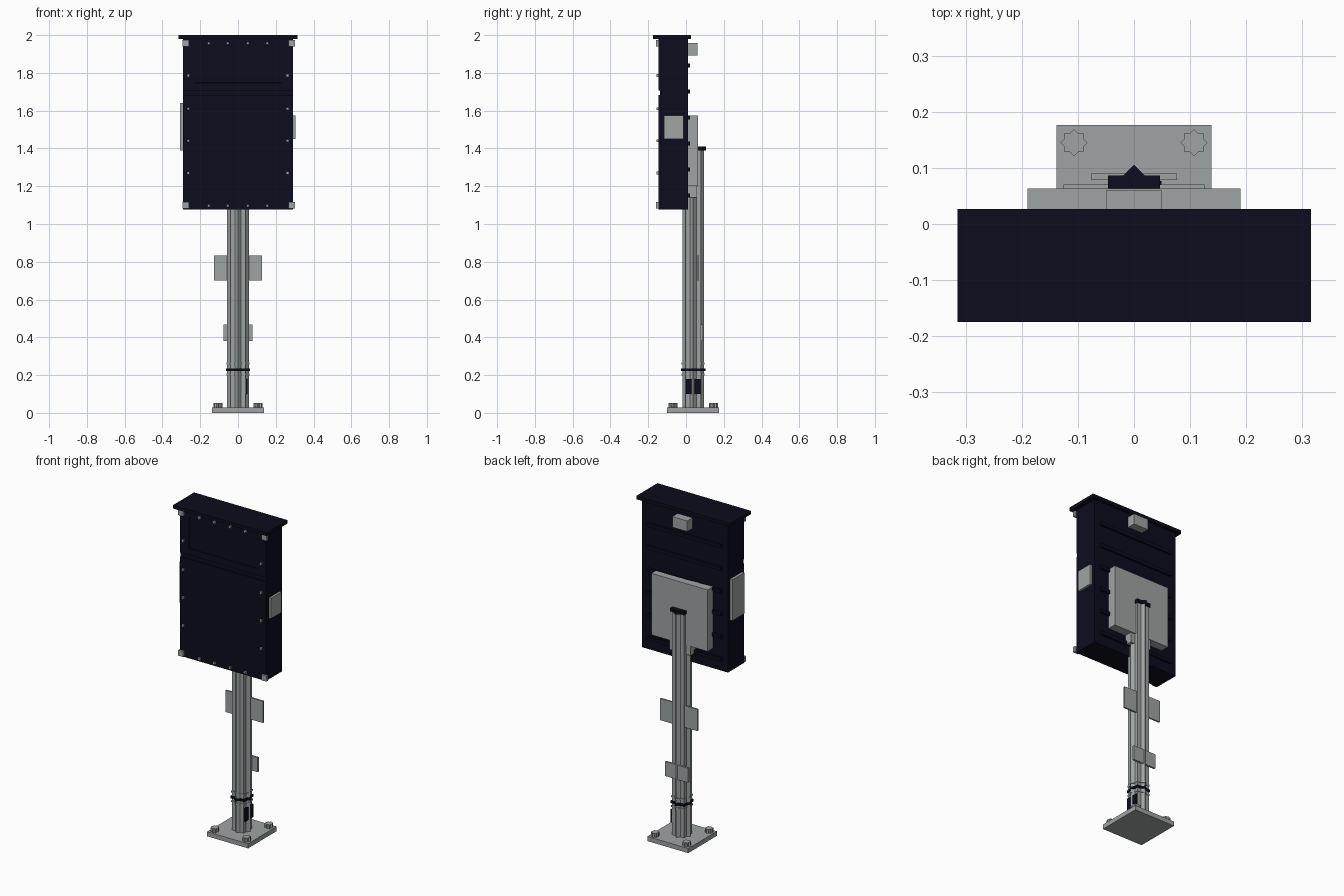
import bpy, bmesh, math

if "Cube" in bpy.data.objects:
    bpy.data.objects.remove(bpy.data.objects["Cube"])


def material(name, rgb):
    m = bpy.data.materials.new(name)
    m.diffuse_color = (*rgb, 1)
    m.use_nodes = True
    m.node_tree.nodes["Principled BSDF"].inputs["Base Color"].default_value = m.diffuse_color
    return m


NAVY = material("dark navy", (0.0037, 0.0037, 0.0125))
GREY = material("light grey", (0.35, 0.37, 0.37))
AXIS_Y = 0.038  # pole centre


def finish(name, bm, mat):
    bmesh.ops.recalc_face_normals(bm, faces=bm.faces)
    me = bpy.data.meshes.new(name)
    bm.to_mesh(me)
    bm.free()
    me.materials.append(mat)
    ob = bpy.data.objects.new(name, me)
    bpy.context.collection.objects.link(ob)
    return ob


def box_mesh(x0, x1, y0, y1, z0, z1):
    bm = bmesh.new()
    bmesh.ops.create_cube(bm, size=1)
    for v in bm.verts:
        v.co.x = x1 if v.co.x > 0 else x0
        v.co.y = y1 if v.co.y > 0 else y0
        v.co.z = z1 if v.co.z > 0 else z0
    return bm


def box(name, mat, *bounds):
    return finish(name, box_mesh(*bounds), mat)


def star(name, mat, x, y, r, z0, z1):
    """Extruded eight-pointed star: two squares turned 45 degrees."""
    bm = bmesh.new()
    inner = r * math.cos(math.pi / 4) / math.cos(math.pi / 8)
    ring = []
    for i in range(16):
        a, q = i * math.pi / 8, (inner if i % 2 else r)
        ring.append(bm.verts.new((x + q * math.cos(a), y + q * math.sin(a), z0)))
    face = bm.faces.new(ring)
    ext = bmesh.ops.extrude_face_region(bm, geom=[face])["geom"]
    for v in ext:
        if isinstance(v, bmesh.types.BMVert):
            v.co.z = z1
    return finish(name, bm, mat)


# Base plate and anchor bolts
box("base_plate", GREY, -0.138, 0.138, AXIS_Y - 0.138, AXIS_Y + 0.138, 0, 0.028)
for sx in (-1, 1):
    for sy in (-1, 1):
        star("anchor_bolt", GREY, sx * 0.107, AXIS_Y + sy * 0.107, 0.024, 0.028, 0.052)

# Fluted pole, collars and cap
star("pole", GREY, 0, AXIS_Y, 0.057, 0.028, 1.39)
star("pole_band", NAVY, 0, AXIS_Y, 0.064, 0.221, 0.236)
for z in (0.203, 0.262):
    star("pole_collar", GREY, 0, AXIS_Y, 0.061, z - 0.005, z + 0.005)
star("pole_cap", NAVY, 0, AXIS_Y + 0.002, 0.066, 1.39, 1.41)
box("pole_hatch", NAVY, 0.038, 0.049, 0.0, 0.077, 0.10, 0.18)

# Small sign plates on the pole
box("upper_sign_plate", GREY, -0.126, 0.126, 0.06, 0.07, 0.70, 0.832)
box("lower_sign_plate", GREY, -0.077, 0.077, 0.078, 0.09, 0.38, 0.468)

# Cabinet body, set back behind two front panels that leave a seam
box("cabinet_body", NAVY, -0.29, 0.29, -0.138, 0.01, 1.078, 1.982)
box("lower_front_panel", NAVY, -0.29, 0.29, -0.146, -0.138, 1.078, 1.682)

# Upper front panel with a recessed window
bm = box_mesh(-0.29, 0.29, -0.146, -0.138, 1.708, 1.982)
bm.normal_update()
front = min(bm.faces, key=lambda f: f.calc_center_median().y)
bmesh.ops.inset_region(bm, faces=[front], thickness=0.055, depth=0)
for v in front.verts:
    v.co.x *= 0.91
bmesh.ops.inset_region(bm, faces=[front], thickness=0.002, depth=0)
for v in front.verts:
    v.co.y += 0.005
finish("upper_front_panel", bm, NAVY)

# Overhanging roof
box("roof", NAVY, -0.315, 0.315, -0.175, 0.027, 1.979, 2.0)

# Front screws and corner clamps
screws = [(x, z) for x in (-0.155, -0.054, 0.052, 0.155) for z in (1.097, 1.956)]
screws += [(x, z) for x in (-0.264, 0.262) for z in (1.27, 1.44, 1.61, 1.786)]
for x, z in screws:
    box("front_screw", GREY, x - 0.007, x + 0.007, -0.157, -0.138, z - 0.007, z + 0.007)
for x0, x1 in ((-0.293, -0.26), (0.268, 0.302)):
    for z in (1.099, 1.956):
        box("corner_clamp", GREY, x0, x1, -0.158, -0.143, z - 0.017, z + 0.017)

# Side plates
box("left_side_plate", GREY, -0.306, -0.29, -0.125, -0.01, 1.39, 1.64)
box("right_side_plate", GREY, 0.29, 0.304, -0.116, -0.014, 1.45, 1.575)

# Back ribs, mounting plate, bracket and top unit
for i in range(6):
    z = 1.15 + i * 0.138
    box("back_rib", NAVY, -0.25, 0.25, 0.008, 0.022, z - 0.011, z + 0.011)
box("mounting_plate", GREY, -0.19, 0.19, 0.01, 0.063, 1.2, 1.575)
box("mounting_bracket", GREY, -0.07, 0.07, 0.01, 0.057, 1.14, 1.2)
box("back_top_unit", GREY, -0.05, 0.05, 0.01, 0.06, 1.892, 1.957)
